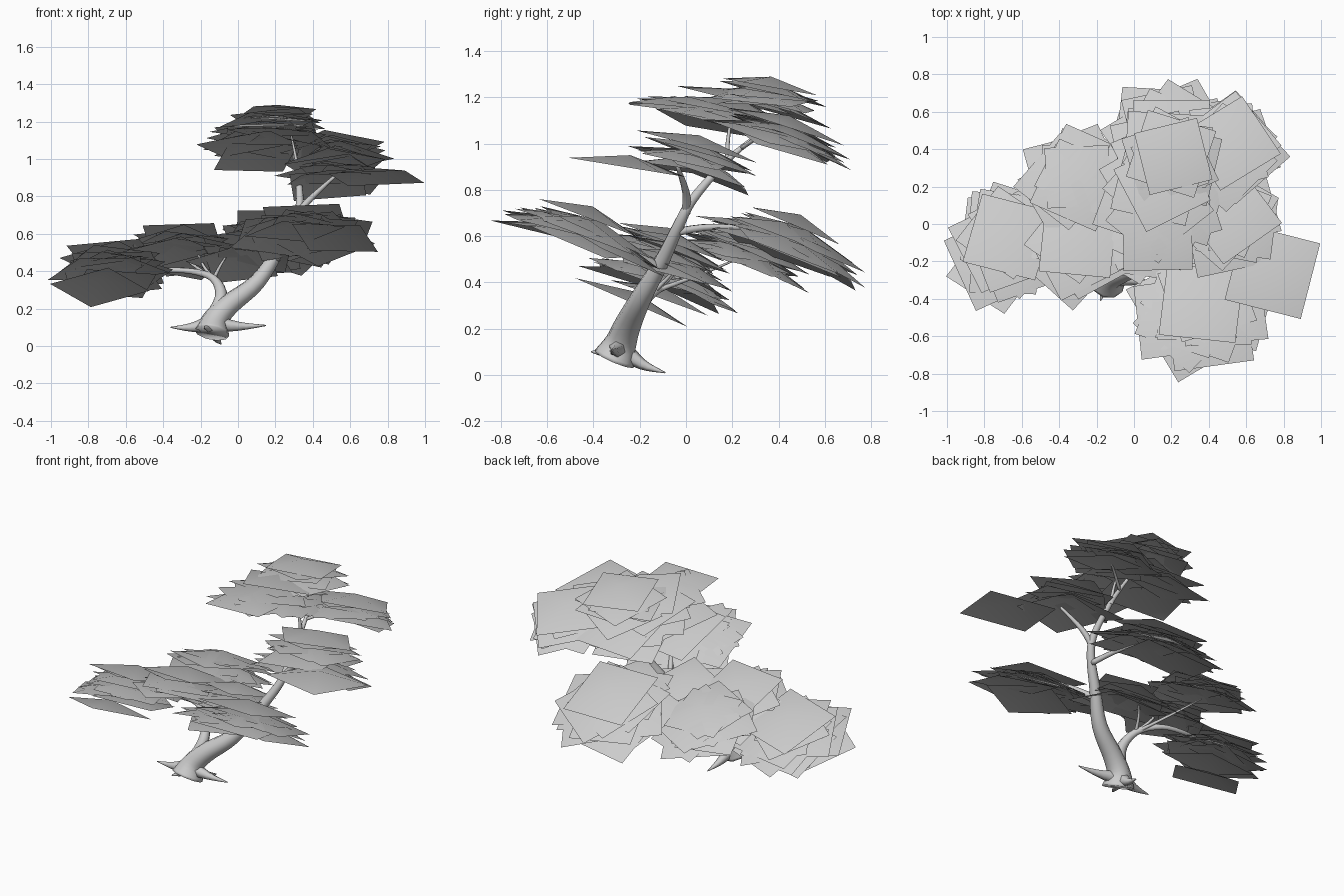
import bpy, bmesh, math, random
from mathutils import Vector, Matrix

random.seed(4)
if "Cube" in bpy.data.objects:
    bpy.data.objects.remove(bpy.data.objects["Cube"], do_unlink=True)

grey = bpy.data.materials.new("pale_grey")
grey.use_nodes = True
grey.diffuse_color = (0.6, 0.6, 0.6, 1)
grey.node_tree.nodes["Principled BSDF"].inputs["Base Color"].default_value = (0.6, 0.6, 0.6, 1)


def finish(bm, name):
    mesh = bpy.data.meshes.new(name)
    bm.to_mesh(mesh)
    bm.free()
    mesh.materials.append(grey)
    mesh.shade_smooth()
    ob = bpy.data.objects.new(name, mesh)
    bpy.context.collection.objects.link(ob)
    return ob


def limb(name, points, sides=8):
    """Tapered tube through (x, y, z, radius) points, rounded by a spline."""
    pts = [Vector(p) for p in points]
    path = []
    for i in range(len(pts) - 1):
        a, b = pts[i], pts[i + 1]
        before, after = pts[max(i - 1, 0)], pts[min(i + 2, len(pts) - 1)]
        for k in range(4):
            t = k / 4
            path.append(0.5 * (2 * a + (b - before) * t
                               + (2 * before - 5 * a + 4 * b - after) * t * t
                               + (3 * a - before - 3 * b + after) * t ** 3))
    path.append(pts[-1])
    bm = bmesh.new()
    rings = []
    for i, p in enumerate(path):
        along = (path[min(i + 1, len(path) - 1)] - path[max(i - 1, 0)]).to_3d()
        turn = Vector((0, 0, 1)).rotation_difference(along)
        ring = []
        for s in range(sides):
            a = math.tau * s / sides
            ring.append(bm.verts.new(p.to_3d() + turn @ Vector((math.cos(a), math.sin(a), 0)) * p.w))
        rings.append(ring)
    for low, high in zip(rings, rings[1:]):
        for s in range(sides):
            n = (s + 1) % sides
            bm.faces.new((low[s], low[n], high[n], high[s]))
    bm.faces.new(rings[0][::-1])
    bm.faces.new(rings[-1])
    return finish(bm, name)


def leaf_card(bm, centre, size, spin, lean, slope=(0, 0)):
    """Square sheet raised to a shallow peak, sloping down along the slope vector."""
    turn = Matrix.Rotation(spin, 3, 'Z')
    peak = bm.verts.new(centre)
    rim = []
    for u, v in ((-1, -1), (1, -1), (1, 1), (-1, 1)):
        p = turn @ Vector((u * size / 2, v * size / 2, 0))
        p.z = -0.13 * size - p.x * slope[0] - p.y * slope[1]
        rim.append(bm.verts.new(Vector(centre) + lean @ p))
    for i in range(4):
        bm.faces.new((rim[i], rim[(i + 1) % 4], peak))


def foliage(name, centre, rx, ry, count, size=0.4, tilt=19, extra=()):
    """Loose pile of cards tilted to the back: a top card, then rings that droop outwards."""
    lean = Matrix.Rotation(math.radians(-tilt), 3, 'X')
    bm = bmesh.new()
    for k in range(count):
        a = k * 2.4 + random.uniform(-0.3, 0.3)
        r = math.sqrt(k / (count - 1))
        x, y = rx * r * math.cos(a), ry * r * math.sin(a)
        up = 0.07 - 0.1 * r + random.uniform(-0.025, 0.025)
        slope = (0.13 * r * math.cos(a), 0.16 * r * math.sin(a))
        leaf_card(bm, Vector(centre) + lean @ Vector((x, y, up)),
                  size * random.uniform(0.88, 1.08), random.uniform(0, 1.57), lean, slope)
    for x, y, z, side, spin, fall in extra:
        leaf_card(bm, (x, y, z), side, spin, lean, (0, fall))
    return finish(bm, name)


# Trunk and main branches
limb("trunk", [(-0.14, -0.31, 0.07, 0.095), (-0.12, -0.28, 0.14, 0.07), (-0.05, -0.25, 0.22, 0.058),
               (0.1, -0.19, 0.34, 0.045), (0.21, -0.1, 0.5, 0.033), (0.3, -0.03, 0.65, 0.025),
               (0.33, 0.03, 0.76, 0.021), (0.32, 0.17, 0.92, 0.015), (0.3, 0.3, 1.03, 0.009)], 10)
limb("left_branch", [(-0.15, -0.29, 0.12, 0.045), (-0.09, -0.23, 0.26, 0.034), (-0.13, -0.14, 0.36, 0.022),
                     (-0.25, -0.05, 0.4, 0.016), (-0.42, -0.03, 0.41, 0.012), (-0.62, -0.08, 0.44, 0.005)])
limb("upper_branch", [(0.31, 0, 0.7, 0.02), (0.39, 0, 0.79, 0.016), (0.52, -0.04, 0.91, 0.008)])
limb("front_branch", [(0.2, -0.12, 0.46, 0.02), (0.28, -0.25, 0.56, 0.014), (0.38, -0.42, 0.65, 0.006)])
limb("back_branch", [(0.29, -0.03, 0.62, 0.018), (0.25, 0.12, 0.64, 0.014), (0.2, 0.4, 0.63, 0.006)])
limb("crown_branch", [(0.32, 0.18, 0.91, 0.012), (0.31, 0.18, 1.0, 0.009), (0.28, 0.2, 1.15, 0.004)])
limb("crown_twig", [(0.31, 0.24, 0.98, 0.01), (0.42, 0.32, 1.03, 0.008), (0.55, 0.42, 1.06, 0.004)])

# Twigs under the left foliage
for i, (x, y, z) in enumerate([(-0.23, 0, 0.53), (-0.05, -0.02, 0.5), (-0.33, 0.22, 0.5)]):
    limb(f"left_twig_{i + 1}", [(-0.13, -0.14, 0.36, 0.012), (x * 0.5 - 0.07, y * 0.5 - 0.06, 0.43, 0.008),
                                (x, y, z, 0.004)], 6)

# Roots
for i, (x, y, z) in enumerate([(-0.36, -0.3, 0.1), (0.15, -0.32, 0.11), (-0.09, -0.09, 0.01), (-0.18, -0.41, 0.1)]):
    limb(f"root_{i + 1}", [(-0.14, -0.29, 0.12, 0.05), (-0.14 + (x + 0.14) * 0.5, -0.29 + (y + 0.29) * 0.5,
                           z * 0.6 + 0.04, 0.024), (x, y, z, 0.003)], 6)

# Foliage
foliage("crown_foliage", (0.21, 0.36, 1.24), 0.06, 0.06, 8, 0.36, 10)
foliage("upper_foliage", (0.15, 0.2, 1.15), 0.12, 0.26, 16, 0.39, 14)
foliage("upper_left_foliage", (0.52, 0.43, 1.07), 0.05, 0.12, 10, 0.37, 18)
foliage("middle_foliage", (0.52, 0.04, 0.965), 0.09, 0.09, 9, 0.36, 15,
        [(0.74, -0.24, 0.95, 0.42, -0.25, -0.1)])
foliage("front_foliage", (0.36, -0.43, 0.66), 0.17, 0.13, 16, 0.4, 21)
foliage("back_foliage", (0.2, 0.46, 0.61), 0.14, 0.17, 16, 0.4, 23)
foliage("low_right_foliage", (-0.67, -0.08, 0.46), 0.08, 0.14, 13, 0.4, 20,
        [(-0.74, -0.22, 0.36, 0.38, -0.61, 0.06), (-0.66, -0.1, 0.38, 0.38, 0.2, 0)])
foliage("low_back_foliage", (-0.3, 0.25, 0.56), 0.12, 0.1, 12, 0.38, 19)
foliage("low_middle_foliage", (-0.3, -0.1, 0.56), 0.1, 0.1, 8, 0.36, 19)
foliage("low_centre_foliage", (0.03, -0.04, 0.54), 0.06, 0.06, 7, 0.36, 19)
